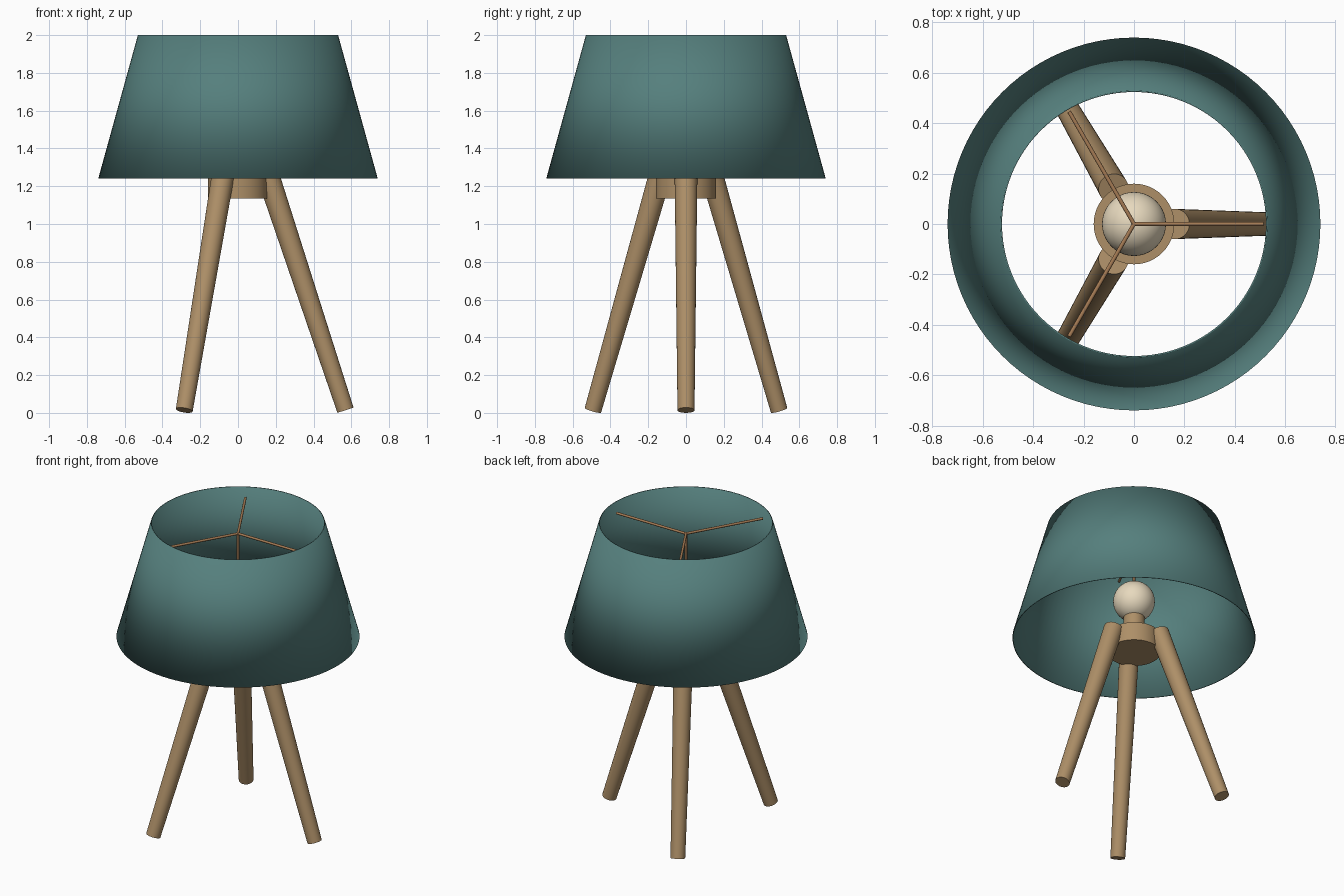
import bpy, bmesh, math
from mathutils import Vector

if "Cube" in bpy.data.objects:
    bpy.data.objects.remove(bpy.data.objects["Cube"])


def material(name, rgb):
    m = bpy.data.materials.new(name)
    m.diffuse_color = (*rgb, 1)
    m.use_nodes = True
    m.node_tree.nodes["Principled BSDF"].inputs["Base Color"].default_value = m.diffuse_color
    return m


TEAL = material("teal fabric", (0.091, 0.213, 0.205))
WOOD = material("tan wood", (0.42, 0.275, 0.137))
CREAM = material("cream glass", (0.84, 0.73, 0.54))
COPPER = material("copper wire", (0.38, 0.20, 0.09))


def rod(name, a, b, r_a, r_b, mat, sides=40):
    """Round, optionally tapered rod from point a to point b."""
    a, b = Vector(a), Vector(b)
    bpy.ops.mesh.primitive_cone_add(vertices=sides, radius1=r_a, radius2=r_b,
                                    depth=(b - a).length, location=(a + b) / 2)
    ob = bpy.context.object
    ob.rotation_euler = (b - a).to_track_quat('Z', 'Y').to_euler()
    ob.name = name
    ob.data.materials.append(mat)
    bpy.ops.object.shade_smooth_by_angle(angle=math.radians(40))
    return ob


# Lampshade: thin closed ring profile spun round, smooth even over the rims
bm = bmesh.new()
profile = [(0.74, 1.24), (0.53, 2.0), (0.524, 2.0), (0.734, 1.24)]
N = 96
rings = [[bm.verts.new((r * math.cos(t), r * math.sin(t), z))
          for t in (2 * math.pi * i / N for i in range(N))] for r, z in profile]
for k in range(4):
    lo, hi = rings[k], rings[(k + 1) % 4]
    for i in range(N):
        j = (i + 1) % N
        bm.faces.new((lo[i], lo[j], hi[j], hi[i])).smooth = True
bmesh.ops.recalc_face_normals(bm, faces=bm.faces)
mesh = bpy.data.meshes.new("lampshade")
bm.to_mesh(mesh)
bm.free()
mesh.materials.append(TEAL)
bpy.context.collection.objects.link(bpy.data.objects.new("lampshade", mesh))

# Hub and bulb socket
rod("hub", (0, 0, 1.135), (0, 0, 1.258), 0.16, 0.16, WOOD, 64)
rod("socket", (0, 0, 1.25), (0, 0, 1.38), 0.065, 0.065, WOOD)

# Bulb
bpy.ops.mesh.primitive_uv_sphere_add(segments=40, ring_count=24, radius=0.127,
                                     location=(0, 0, 1.495))
bulb = bpy.context.object
bulb.name = "bulb"
bulb.data.materials.append(CREAM)
bpy.ops.object.shade_smooth()

# Tripod legs and the wire spokes that carry the shade
for i in range(3):
    c, s = math.cos(i * math.tau / 3), math.sin(i * math.tau / 3)
    rod(f"leg_{i + 1}", (0.569 * c, 0.569 * s, 0.0143),
        (0.163 * c, 0.163 * s, 1.245), 0.045, 0.06, WOOD)
    rod(f"spoke_{i + 1}", (0, 0, 1.93), (0.515 * c, 0.515 * s, 1.93),
        0.008, 0.008, COPPER, 12)

# Stem from bulb to spokes
rod("stem", (0, 0, 1.6), (0, 0, 1.936), 0.008, 0.008, COPPER, 12)
